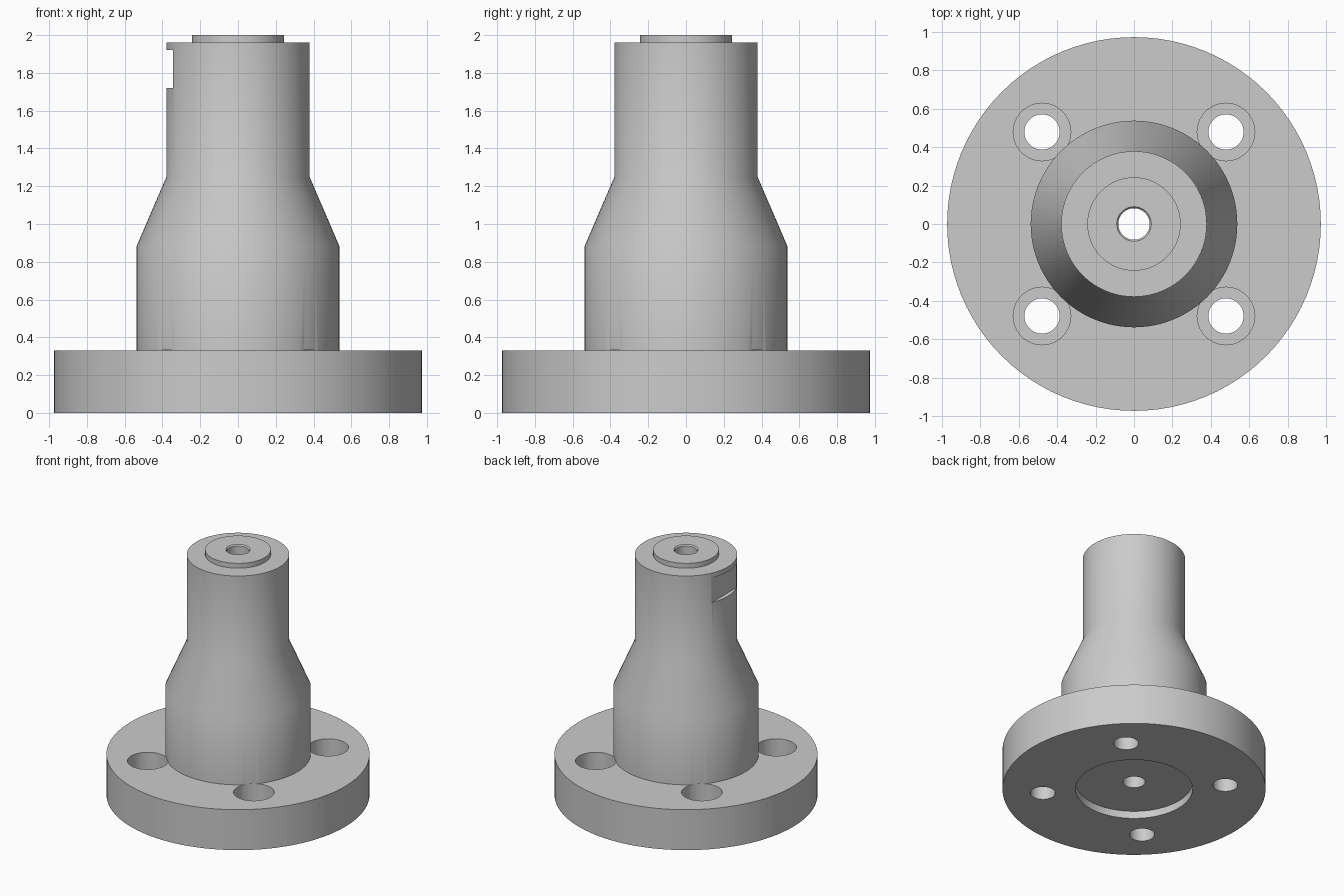
import bpy, bmesh, math
from mathutils import Matrix, Vector

cube = bpy.data.objects.get("Cube")
if cube:
    bpy.data.objects.remove(cube, do_unlink=True)

steel = bpy.data.materials.new("grey steel")
GREY = (0.6, 0.6, 0.6, 1)
steel.use_nodes = True
steel.diffuse_color = GREY
steel.node_tree.nodes["Principled BSDF"].inputs["Base Color"].default_value = GREY


def add_object(name, bm):
    bmesh.ops.recalc_face_normals(bm, faces=bm.faces)
    mesh = bpy.data.meshes.new(name)
    bm.to_mesh(mesh)
    bm.free()
    mesh.materials.append(steel)
    obj = bpy.data.objects.new(name, mesh)
    bpy.context.collection.objects.link(obj)
    return obj


def lathe(name, profile, segments=96):
    """Spin a closed (radius, height) profile around z."""
    bm = bmesh.new()
    verts = [bm.verts.new((r, 0, z)) for r, z in profile]
    edges = [bm.edges.new((a, b)) for a, b in zip(verts, verts[1:] + verts[:1])]
    bmesh.ops.spin(bm, geom=verts + edges, cent=(0, 0, 0), axis=(0, 0, 1),
                   angle=math.tau, steps=segments, use_merge=True)
    bmesh.ops.remove_doubles(bm, verts=bm.verts, dist=1e-5)
    return add_object(name, bm)


def cylinder(name, x, y, radius, low, high):
    bm = bmesh.new()
    bmesh.ops.create_cone(bm, cap_ends=True, segments=48, radius1=radius,
                          radius2=radius, depth=high - low,
                          matrix=Matrix.Translation((x, y, (low + high) / 2)))
    return add_object(name, bm)


def box(name, low, high):
    low, high = Vector(low), Vector(high)
    bm = bmesh.new()
    bmesh.ops.create_cube(bm, size=1, matrix=Matrix.Translation((low + high) / 2)
                          @ Matrix.Diagonal((*(high - low), 1)))
    return add_object(name, bm)


def cut(target, cutter):
    """Subtract the cutter, apply it and discard the cutter."""
    cutter.hide_render = True
    mod = target.modifiers.new("cut", 'BOOLEAN')
    mod.operation, mod.solver, mod.object = 'DIFFERENCE', 'EXACT', cutter
    bpy.context.view_layer.objects.active = target
    bpy.ops.object.modifier_apply(modifier=mod.name)
    bpy.data.objects.remove(cutter, do_unlink=True)


# Flange, tapered body and top boss, with the bore and the recess underneath
FLANGE_TOP = 0.33
body = lathe("flanged_body", [
    (0.433, 0), (0.973, 0), (0.973, FLANGE_TOP), (0.538, FLANGE_TOP),
    (0.538, 0.88), (0.379, 1.25), (0.379, 1.96), (0.243, 1.96), (0.243, 2),
    (0.09, 2), (0.082, 1.99), (0.082, 0.06), (0.433, 0.06)])

# Four bolt holes with counterbores
for sx in (-1, 1):
    for sy in (-1, 1):
        x, y = 0.479 * sx, 0.479 * sy
        cut(body, cylinder("bolt_hole", x, y, 0.092, -0.1, 0.25))
        cut(body, cylinder("counterbore", x, y, 0.15, 0.13, FLANGE_TOP + 0.004))

# Flat notch near the top on one side
cut(body, box("notch", (-0.6, -0.3, 1.72), (-0.344, 0.3, 1.92)))

# Smooth round surfaces, sharp rims
bpy.ops.object.select_all(action='DESELECT')
body.select_set(True)
bpy.context.view_layer.objects.active = body
bpy.ops.object.shade_smooth_by_angle(angle=math.radians(30))
